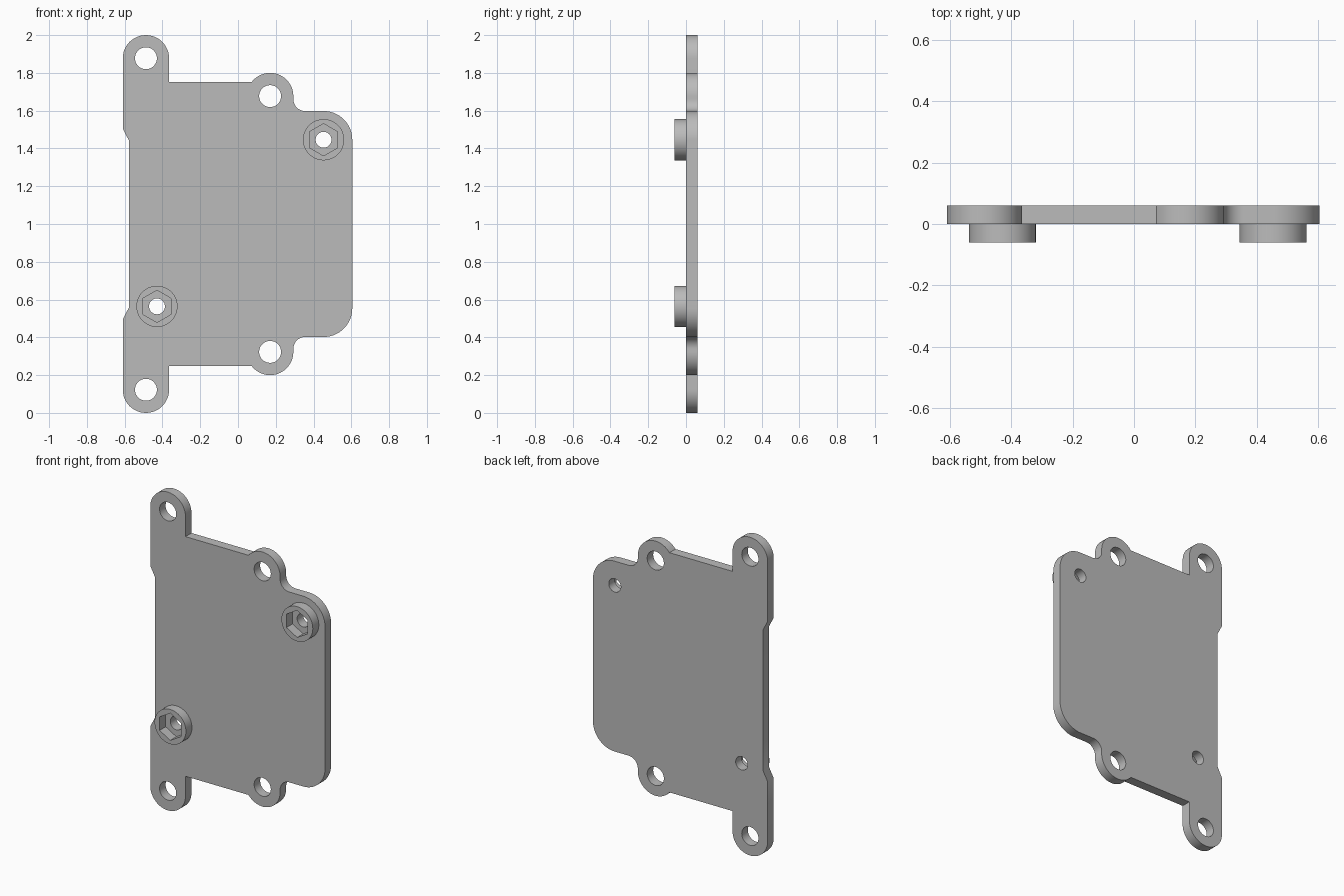
import bpy, bmesh
from math import radians, cos, sin, asin, pi

if "Cube" in bpy.data.objects:
    bpy.data.objects.remove(bpy.data.objects["Cube"], do_unlink=True)

# Single grey finish
grey = bpy.data.materials.new("plain_grey")
grey.use_nodes = True
colour = (0.5, 0.5, 0.5, 1)
grey.diffuse_color = colour
grey.node_tree.nodes["Principled BSDF"].inputs["Base Color"].default_value = colour

THICK = 0.06
HOLE_R, SCREW_R = 0.058, 0.042
LUG, LUG_R = (-0.4875, 1.8775), 0.1225
EAR, EAR_R = (0.17, 1.677), 0.123
CORNER, CORNER_R = (0.453, 1.446), 0.152
LOW_BOSS = (-0.429, 0.564)
EDGE_Z = 1.753


def arc(centre, r, start, end, steps=24):
    """Points (x, z) along an arc, angles in degrees."""
    angles = [radians(start + (end - start) * i / steps) for i in range(steps + 1)]
    return [(centre[0] + r * cos(a), centre[1] + r * sin(a)) for a in angles]


def ring(centre, r, sides=48, turn=0):
    return arc(centre, r, turn, turn + 360, sides)[:-1]


def flip(p):
    return (p[0], 2 - p[1])


def slab(name, loops, y_front):
    """Fill the outline (first loop) minus holes and give it thickness."""
    bm = bmesh.new()
    for loop in loops:
        verts = [bm.verts.new((x, y_front, z)) for x, z in loop]
        for a, b in zip(verts, verts[1:] + verts[:1]):
            bm.edges.new((a, b))
    bmesh.ops.triangle_fill(bm, edges=bm.edges[:], use_beauty=True)
    result = bmesh.ops.extrude_face_region(bm, geom=bm.faces[:])
    moved = [v for v in result["geom"] if isinstance(v, bmesh.types.BMVert)]
    bmesh.ops.translate(bm, verts=moved, vec=(0, THICK, 0))
    bmesh.ops.recalc_face_normals(bm, faces=bm.faces[:])
    mesh = bpy.data.meshes.new(name)
    bm.to_mesh(mesh)
    bm.free()
    mesh.materials.append(grey)
    obj = bpy.data.objects.new(name, mesh)
    bpy.context.collection.objects.link(obj)
    bpy.ops.object.select_all(action="DESELECT")
    obj.select_set(True)
    bpy.context.view_layer.objects.active = obj
    bpy.ops.object.shade_smooth_by_angle(angle=radians(30))


# Upper half of the plate outline, right edge round to the left notch
ear_end = 180 - asin((EDGE_Z - EAR[1]) / EAR_R) * 180 / pi
upper = arc(CORNER, CORNER_R, 0, 90)
upper += arc((0.356, 1.661), 0.063, 270, 180, 12)
upper += arc(EAR, EAR_R, 0, ear_end)
upper += [(LUG[0] + LUG_R, EDGE_Z)]
upper += arc(LUG, LUG_R, 0, 180)
upper += [(LUG[0] - LUG_R, 1.505), (-0.578, 1.443)]
outline = upper + [flip(p) for p in reversed(upper)]

# Mounting plate with fixing holes and screw holes
holes = [ring(c, HOLE_R) for c in (LUG, EAR, flip(LUG), flip(EAR))]
holes += [ring(c, SCREW_R) for c in (CORNER, LOW_BOSS)]
slab("mounting_plate", [outline] + holes, 0)

# Raised bosses with hexagonal nut pockets
for name, centre in (("upper_boss", CORNER), ("lower_boss", LOW_BOSS)):
    slab(name, [ring(centre, 0.109), ring(centre, 0.085, 6, 30)], -THICK)
